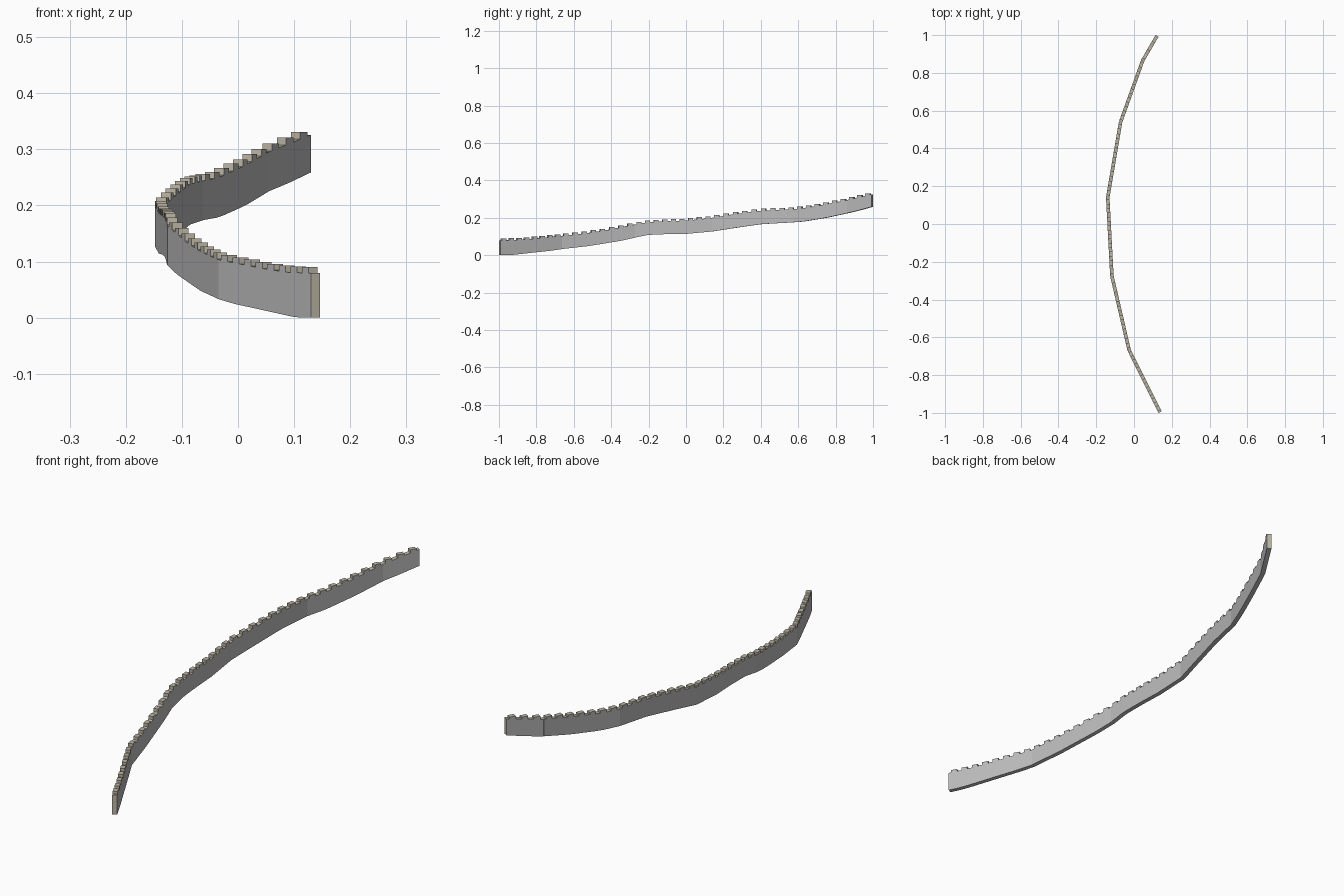
import bpy, bmesh, math
from mathutils import Vector

if "Cube" in bpy.data.objects:
    bpy.data.objects.remove(bpy.data.objects["Cube"])

PATH = [(0.138, -0.996), (-0.026, -0.667), (-0.117, -0.275), (-0.139, 0.14),
        (-0.071, 0.54), (0.046, 0.865), (0.122, 0.996)]
# ground profile along y: (y, bottom, top)
PROFILE = [(-1, 0, 0.08), (-0.95, 0, 0.08), (-0.91, 0.004, 0.081), (-0.82, 0.014, 0.088),
           (-0.72, 0.025, 0.098), (-0.66, 0.034, 0.104), (-0.53, 0.048, 0.118),
           (-0.43, 0.064, 0.133), (-0.35, 0.077, 0.149), (-0.275, 0.094, 0.164),
           (-0.2, 0.109, 0.177), (-0.1, 0.113, 0.182), (0, 0.114, 0.185),
           (0.14, 0.127, 0.2), (0.25, 0.144, 0.218), (0.4, 0.166, 0.238),
           (0.54, 0.174, 0.244), (0.62, 0.179, 0.25), (0.75, 0.2, 0.272),
           (0.865, 0.225, 0.295), (0.92, 0.238, 0.308), (1, 0.26, 0.327)]
HALF = 0.0093          # half wall thickness
PITCH, MERLON = 0.048, 0.026

stone = bpy.data.materials.new("grey_stone")
stone.diffuse_color = (0.5, 0.5, 0.5, 1)
stone.use_nodes = True
stone.node_tree.nodes["Principled BSDF"].inputs["Base Color"].default_value = stone.diffuse_color
cap = bpy.data.materials.new("beige_stone")
cap.diffuse_color = (0.5, 0.46, 0.37, 1)
cap.use_nodes = True
cap.node_tree.nodes["Principled BSDF"].inputs["Base Color"].default_value = cap.diffuse_color


def heights(y):
    for (y0, b0, t0), (y1, b1, t1) in zip(PROFILE, PROFILE[1:]):
        if y <= y1:
            f = max(0, (y - y0) / (y1 - y0))
            return b0 + f * (b1 - b0), t0 + f * (t1 - t0)
    return PROFILE[-1][1:]


def sweep(bm, rings):
    """Skin a row of four-corner rings and close both ends."""
    rings = [[bm.verts.new(p) for p in r] for r in rings]
    for a, b in zip(rings, rings[1:]):
        for i in range(4):
            j = (i + 1) % 4
            f = bm.faces.new((a[i], a[j], b[j], b[i]))
            f.material_index = 1 if i == 2 else 0
    for r in (rings[0][::-1], rings[-1]):
        bm.faces.new(r).material_index = 1


def ring(c, side, low, high):
    p, q = c - side * HALF, c + side * HALF
    return [(p.x, p.y, low), (q.x, q.y, low), (q.x, q.y, high), (p.x, p.y, high)]


def finish(bm, name):
    bmesh.ops.recalc_face_normals(bm, faces=bm.faces)
    me = bpy.data.meshes.new(name)
    bm.to_mesh(me)
    bm.free()
    me.materials.append(stone)
    me.materials.append(cap)
    bpy.context.collection.objects.link(bpy.data.objects.new(name, me))


for k, (a, b) in enumerate(zip(PATH, PATH[1:])):
    a, b = Vector(a), Vector(b)
    d = (b - a).normalized()
    length = (b - a).length
    side = Vector((d.y, -d.x))

    # wall span following the ground
    bm = bmesh.new()
    n = max(4, round(length / 0.035))
    rings = []
    for i in range(n + 1):
        c = a.lerp(b, i / n)
        rings.append(ring(c, side, *heights(c.y)))
    sweep(bm, rings)
    finish(bm, f"wall_span_{k + 1}")

    # level merlons along the top
    bm = bmesh.new()
    m = round(length / PITCH)
    for i in range(m):
        c = a.lerp(b, (i + 0.5) / m)
        top = heights(c.y)[1]
        sweep(bm, [ring(c + d * s * MERLON / 2, side, top - 0.004, top + 0.0105) for s in (-1, 1)])
    finish(bm, f"merlons_{k + 1}")
